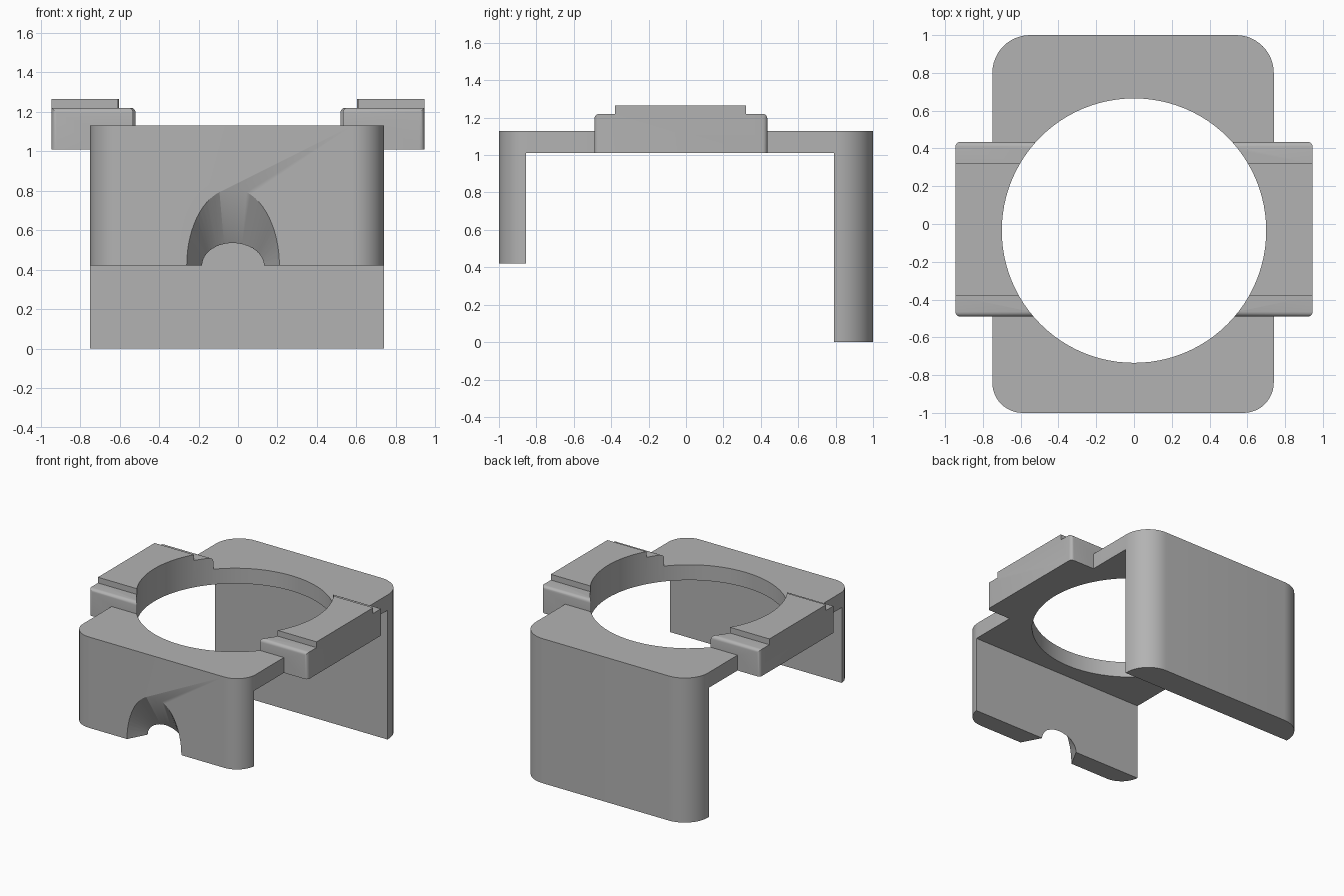
import bpy, bmesh
from math import pi, cos, sin, radians
from mathutils import Vector

old = bpy.data.objects.get("Cube")
if old:
    bpy.data.objects.remove(old, do_unlink=True)

grey = bpy.data.materials.new("plain grey")
grey.use_nodes = True
colour = (0.45, 0.45, 0.45, 1)
grey.diffuse_color = colour
grey.node_tree.nodes["Principled BSDF"].inputs["Base Color"].default_value = colour


def finish(name, bm):
    bmesh.ops.recalc_face_normals(bm, faces=bm.faces[:])
    mesh = bpy.data.meshes.new(name)
    bm.to_mesh(mesh)
    bm.free()
    mesh.materials.append(grey)
    ob = bpy.data.objects.new(name, mesh)
    bpy.context.collection.objects.link(ob)
    return ob


def loft(bm, start, end):
    """Solid between two matching outlines."""
    a = [bm.verts.new(p) for p in start]
    b = [bm.verts.new(p) for p in end]
    n = len(a)
    bm.faces.new(a)
    bm.faces.new(b)
    for i in range(n):
        j = (i + 1) % n
        bm.faces.new((a[i], a[j], b[j], b[i]))


def solid(name, start, end):
    bm = bmesh.new()
    loft(bm, start, end)
    return finish(name, bm)


def box(name, x, y, z):
    ring = [(x[0], y[0]), (x[1], y[0]), (x[1], y[1]), (x[0], y[1])]
    return solid(name, [(*p, z[0]) for p in ring], [(*p, z[1]) for p in ring])


def combine(target, other, operation):
    mod = target.modifiers.new(operation.lower(), 'BOOLEAN')
    mod.operation = operation
    mod.solver = 'EXACT'
    mod.object = other
    bpy.context.view_layer.objects.active = target
    bpy.ops.object.modifier_apply(modifier=mod.name)
    bpy.data.objects.remove(other, do_unlink=True)


# Body: rounded block, later hollowed into a plate with two walls
left, right = 0.74, -0.75
corners = [(left, 1, 0.2, 0), (right, 1, 0.2, 1),
           (right, -1, 0.16, 2), (left, -1, 0.16, 3)]
outline = []
for x, y, r, quarter in corners:
    cx = x - r if x > 0 else x + r
    cy = y - r if y > 0 else y + r
    for i in range(13):
        a = (quarter + i / 12) * pi / 2
        outline.append((cx + r * cos(a), cy + r * sin(a)))
body = solid("bracket_body", [(*p, 0) for p in outline], [(*p, 1.13) for p in outline])

# Space between the walls, and the shorter front wall
combine(body, box("inner_space", (-2, 2), (-0.855, 0.79), (-1, 1.01)), 'DIFFERENCE')
combine(body, box("front_clearance", (-2, 2), (-2, -0.5), (-1, 0.42)), 'DIFFERENCE')

# Flared arch through the front wall
def arch(t):
    y = -1 + 0.145 * t
    rx, rz = 0.235 - 0.078 * t, 0.39 - 0.275 * t
    pts = [(-0.025 + rx * cos(pi * i / 32), y, 0.42 + rz * sin(pi * i / 32)) for i in range(33)]
    return pts + [(-0.025 - rx, y, 0.2), (-0.025 + rx, y, 0.2)]

combine(body, solid("arch_cutter", arch(-0.15), arch(1.15)), 'DIFFERENCE')

# Stepped cross bar with rounded shoulders
front, back = -0.49, 0.435
profile = [(front, 1.01), (back, 1.01), (back, 1.22), (0.32, 1.22),
           (0.32, 1.265), (-0.38, 1.265), (-0.38, 1.22), (front, 1.22)]
bm = bmesh.new()
loft(bm, [(-0.945, *p) for p in profile], [(0.945, *p) for p in profile])
edges = [e for e in bm.edges
         if all(min(abs(v.co.y - front), abs(v.co.y - back)) < 1e-4 for v in e.verts)
         and abs(e.verts[0].co.y - e.verts[1].co.y) < 1e-4
         and max(v.co.z for v in e.verts) > 1.1]
bmesh.ops.bevel(bm, geom=edges, offset=0.025, segments=5, profile=0.5, affect='EDGES')
combine(body, finish("side_rails", bm), 'UNION')

# Large round opening through plate and rails
ring = [(0.70 * cos(2 * pi * i / 96), -0.035 + 0.70 * sin(2 * pi * i / 96)) for i in range(96)]
combine(body, solid("round_opening", [(*p, 0.9) for p in ring], [(*p, 1.5) for p in ring]), 'DIFFERENCE')

# Smooth curves, crisp edges
bpy.ops.object.select_all(action='DESELECT')
body.select_set(True)
bpy.context.view_layer.objects.active = body
bpy.ops.object.shade_smooth_by_angle(angle=radians(30))
